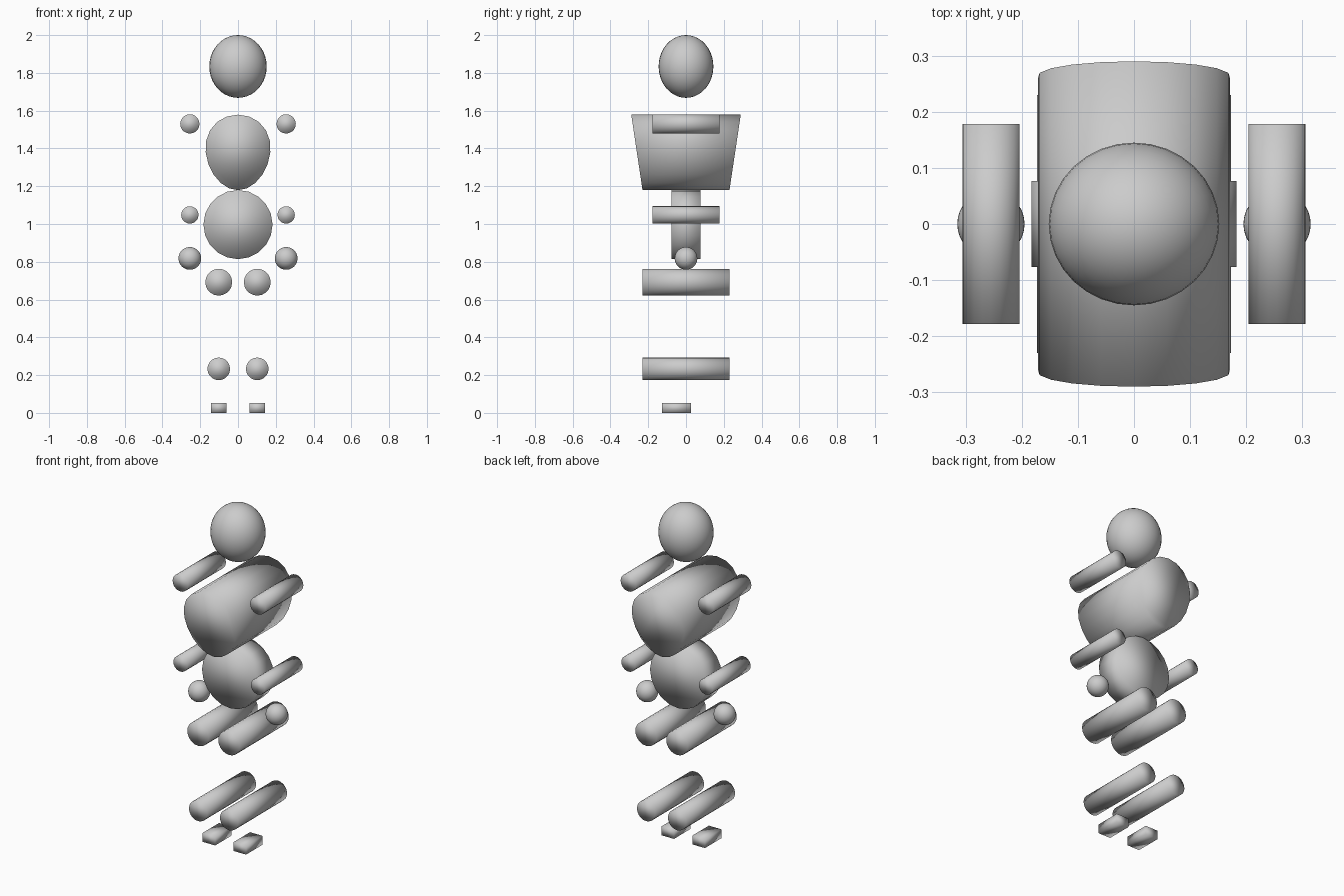
import bpy, math

if "Cube" in bpy.data.objects:
    bpy.data.objects.remove(bpy.data.objects["Cube"])


def finish(name, scale=None):
    """Name the active object, apply its transform and shade it smooth."""
    ob = bpy.context.object
    ob.name = name
    if scale:
        ob.scale = scale
    bpy.ops.object.transform_apply(location=False, rotation=True, scale=True)
    bpy.ops.object.shade_smooth()
    return ob


def tube(name, x, z, r, half, sides=20):
    """Cylinder lying along y."""
    bpy.ops.mesh.primitive_cylinder_add(
        vertices=sides, radius=r, depth=2 * half,
        location=(x, 0, z), rotation=(math.pi / 2, 0, 0))
    return finish(name)


def ball(name, x, z, size):
    bpy.ops.mesh.primitive_uv_sphere_add(
        segments=32, ring_count=20, radius=1, location=(x, 0, z))
    return finish(name, size)


# Head
ball("head", 0, 1.834, (0.152, 0.145, 0.166))

# Chest: barrel lying along y, tapering towards the waist
chest = tube("chest", 0, 1.379, 0.2, 0.26)
for v in chest.data.vertices:
    k = 1 + 0.115 * v.co.z / 0.2
    v.co.x *= 0.855 * k
    v.co.y *= k

# Abdomen disc
tube("abdomen", 0, 0.997, 0.183, 0.077)

# Paired limbs
for side, s in (("left", 1), ("right", -1)):
    tube(side + "_upper_arm", s * 0.255, 1.53, 0.051, 0.178)
    tube(side + "_forearm", s * 0.255, 1.048, 0.046, 0.178)
    ball(side + "_hand", s * 0.255, 0.818, (0.06, 0.06, 0.06))
    tube(side + "_thigh", s * 0.102, 0.692, 0.071, 0.23)
    tube(side + "_shin", s * 0.102, 0.233, 0.06, 0.23)
    # Foot block, pushed towards the front
    bpy.ops.mesh.primitive_cube_add(size=1, location=(s * 0.102, -0.051, 0.0265))
    finish(side + "_foot", (0.082, 0.154, 0.053))
